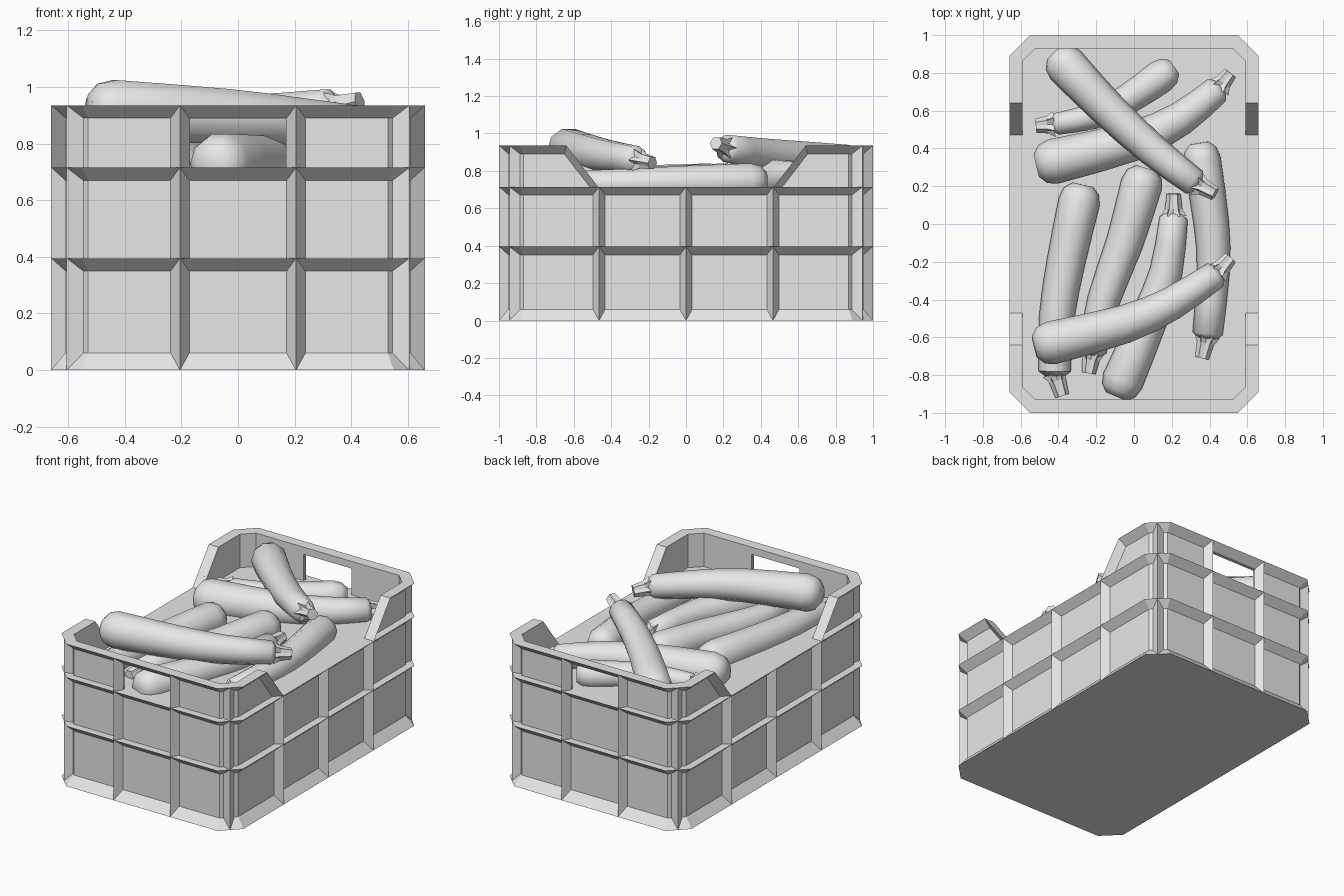
import bpy, bmesh, math
from mathutils import Vector

if "Cube" in bpy.data.objects:
    bpy.data.objects.remove(bpy.data.objects["Cube"])

grey = bpy.data.materials.new("plain_grey")
grey.use_nodes = True
grey.diffuse_color = (0.8, 0.8, 0.8, 1)
grey.node_tree.nodes["Principled BSDF"].inputs["Base Color"].default_value = (0.8, 0.8, 0.8, 1)

# Crate half sizes, corner cut and flange depth
HX, HY, CUT, DEPTH = 0.66, 1.0, 0.11, 0.05
SIDE_TOP, RIM = 0.715, 0.935


def finish(name, bm):
    bmesh.ops.recalc_face_normals(bm, faces=bm.faces)
    mesh = bpy.data.meshes.new(name)
    bm.to_mesh(mesh)
    bm.free()
    mesh.materials.append(grey)
    obj = bpy.data.objects.new(name, mesh)
    bpy.context.collection.objects.link(obj)
    return obj


def loft(bm, rings, closed=False):
    """Skin a list of equal point rings; cap the ends or join them in a loop."""
    loops = [[bm.verts.new(p) for p in ring] for ring in rings]
    pairs = list(zip(loops, loops[1:]))
    if closed:
        pairs.append((loops[-1], loops[0]))
    else:
        bm.faces.new(loops[0])
        bm.faces.new(loops[-1])
    n = len(loops[0])
    for a, b in pairs:
        for i in range(n):
            j = (i + 1) % n
            bm.faces.new((a[i], a[j], b[j], b[i]))


def octagon(inset, z):
    x, y, c = HX - inset, HY - inset, CUT - 0.586 * inset
    quarter = [(x, y - c), (x - c, y)]
    half = quarter + [(-px, py) for px, py in reversed(quarter)]
    return [(px, py, z) for px, py in half + [(-px, -py) for px, py in half]]


def prism(name, profile, half_x):
    """Extrude a y-z profile symmetrically along x."""
    bm = bmesh.new()
    loft(bm, [[(s * half_x, y, z) for y, z in profile] for s in (-1, 1)])
    obj = finish(name, bm)
    obj.hide_render = True
    obj.hide_viewport = True
    return obj


# Lower crate with flanges, filled level with the long sides
bm = bmesh.new()
loft(bm, [octagon(d, z) for d, z in (
    (0, 0), (DEPTH, 0.06), (DEPTH, 0.35), (0, 0.395), (DEPTH, 0.395),
    (DEPTH, 0.67), (0, SIDE_TOP))])
finish("crate_body", bm)

# Raised end walls with grip openings
bm = bmesh.new()
loft(bm, [octagon(d, z) for d, z in (
    (DEPTH, 0.7), (DEPTH, 0.89), (0, RIM), (0.07, RIM), (0.07, 0.7))], closed=True)
end_walls = finish("crate_end_walls", bm)
dip = prism("dip_cutter", [(-0.42, 0.65), (0.42, 0.65), (0.69, 1.0), (-0.69, 1.0)], 0.9)
grip = prism("grip_cutter", [(-1.2, 0.6), (1.2, 0.6), (1.2, 0.888), (-1.2, 0.888)], 0.175)
for cutter in (dip, grip):
    mod = end_walls.modifiers.new(cutter.name, "BOOLEAN")
    mod.operation = "DIFFERENCE"
    mod.solver = "EXACT"
    mod.object = cutter

# Flanges along the sloping shoulders
bm = bmesh.new()
for sx in (-1, 1):
    for sy in (-1, 1):
        loft(bm, [[(sx * x, sy * (y + shift), z) for x, shift in
                   ((HX, 0), (HX - DEPTH, 0), (HX - DEPTH, 0.045))]
                  for y, z in ((0.47, SIDE_TOP), (0.64, RIM))])
finish("shoulder_flanges", bm)

# Pointed upright ribs on every wall
bm = bmesh.new()


def rib(x, y, nx, ny, top):
    out = Vector((nx, ny, 0)).normalized()
    along = Vector((-out.y, out.x, 0)) * 0.035
    tip = Vector((x, y, 0))
    base = tip - out * (DEPTH + 0.003)
    loft(bm, [[p + Vector((0, 0, z)) for p in (tip, base + along, base - along)]
              for z in (0, top)])


for s in (-1, 1):
    for y in (-0.465, 0, 0.465):
        rib(s * HX, y, s, 0, SIDE_TOP)
    for t in (-1, 1):
        rib(t * 0.205, s * HY, 0, s, RIM)
        rib(t * (HX - CUT / 2), s * (HY - CUT / 2), t, s, RIM)
finish("crate_ribs", bm)


def spline(p, t):
    """Catmull-Rom point on a path."""
    i = min(int(t), len(p) - 2)
    u = t - i
    a = p[i - 1] if i else 2 * p[0] - p[1]
    d = p[i + 2] if i + 2 < len(p) else 2 * p[-1] - p[-2]
    b, c = p[i], p[i + 1]
    return 0.5 * (2 * b + (c - a) * u + (2 * a - 5 * b + 4 * c - d) * u * u
                  + (3 * b - a - 3 * c + d) * u ** 3)


def ring(center, direction, radii):
    side = direction.cross(Vector((0, 0, 1))).normalized()
    up = side.cross(direction)
    n = len(radii)
    return [center + r * (math.cos(math.tau * i / n) * side + math.sin(math.tau * i / n) * up)
            for i, r in enumerate(radii)]


def courgette(name, r0, r1, z0, z1, plan):
    """Body from the blunt end to the neck, then a star-based stem to the last point."""
    n = len(plan) - 1
    pts = [Vector((x, y, z0 + (z1 - z0) * i / (n - 1))) for i, (x, y) in enumerate(plan)]
    tip, path = pts.pop(), pts
    steps = 2 * (n - 1)
    centers = [spline(path, i / 2) for i in range(steps + 1)]
    dirs = [(centers[min(i + 1, steps)] - centers[max(i - 1, 0)]).normalized()
            for i in range(steps + 1)]
    sides = 10
    body = [ring(centers[0] - dirs[0] * 0.09, dirs[0], [r0 * 0.5] * sides),
            ring(centers[0] - dirs[0] * 0.055, dirs[0], [r0 * 0.86] * sides)]
    for i, (c, d) in enumerate(zip(centers, dirs)):
        body.append(ring(c, d, [r0 + (r1 - r0) * i / steps] * sides))
    body.append(ring(centers[-1] + dirs[-1] * 0.025, dirs[-1], [r1 * 0.6] * sides))
    bm = bmesh.new()
    loft(bm, body)
    obj = finish(name, bm)
    bpy.ops.object.select_all(action="DESELECT")
    obj.select_set(True)
    bpy.context.view_layer.objects.active = obj
    bpy.ops.object.shade_smooth_by_angle(angle=math.radians(50))

    # Stem
    neck = centers[-1]
    d = (tip - neck).normalized()
    bm = bmesh.new()
    loft(bm, [ring(neck + d * 0.012, d, [0.068, 0.036] * 6),
              ring(neck + d * 0.05, d, [0.046, 0.034] * 6),
              ring(tip, d, [0.037, 0.032] * 6)])
    finish(name + "_stem", bm)


# Courgettes: end radius, neck radius, end height, neck height, plan path
courgette("courgette_top_front", 0.115, 0.075, 0.915, 0.86,
          [(-0.44, -0.63), (-0.05, -0.53), (0.2, -0.42), (0.43, -0.27), (0.51, -0.18)])
courgette("courgette_top_back", 0.11, 0.075, 0.835, 0.92,
          [(-0.36, 0.84), (-0.15, 0.62), (0.1, 0.39), (0.32, 0.22), (0.43, 0.16)])
courgette("courgette_back_long", 0.12, 0.075, 0.76, 0.77,
          [(-0.43, 0.33), (0, 0.44), (0.25, 0.56), (0.44, 0.71), (0.51, 0.8)])
courgette("courgette_back_short", 0.09, 0.058, 0.76, 0.76,
          [(0.14, 0.78), (-0.05, 0.65), (-0.22, 0.57), (-0.41, 0.53), (-0.52, 0.52)])
courgette("courgette_right", 0.11, 0.085, 0.735, 0.73,
          [(-0.29, 0.12), (-0.36, -0.2), (-0.41, -0.5), (-0.42, -0.78), (-0.38, -0.91)])
courgette("courgette_centre_right", 0.11, 0.075, 0.735, 0.73,
          [(0.04, 0.21), (-0.05, -0.1), (-0.16, -0.4), (-0.22, -0.67), (-0.24, -0.79)])
courgette("courgette_centre_left", 0.11, 0.075, 0.73, 0.74,
          [(-0.06, -0.83), (0.08, -0.5), (0.17, -0.25), (0.21, 0.03), (0.21, 0.16)])
courgette("courgette_left", 0.1, 0.08, 0.745, 0.725,
          [(0.36, 0.34), (0.41, 0), (0.42, -0.25), (0.39, -0.58), (0.36, -0.71)])
